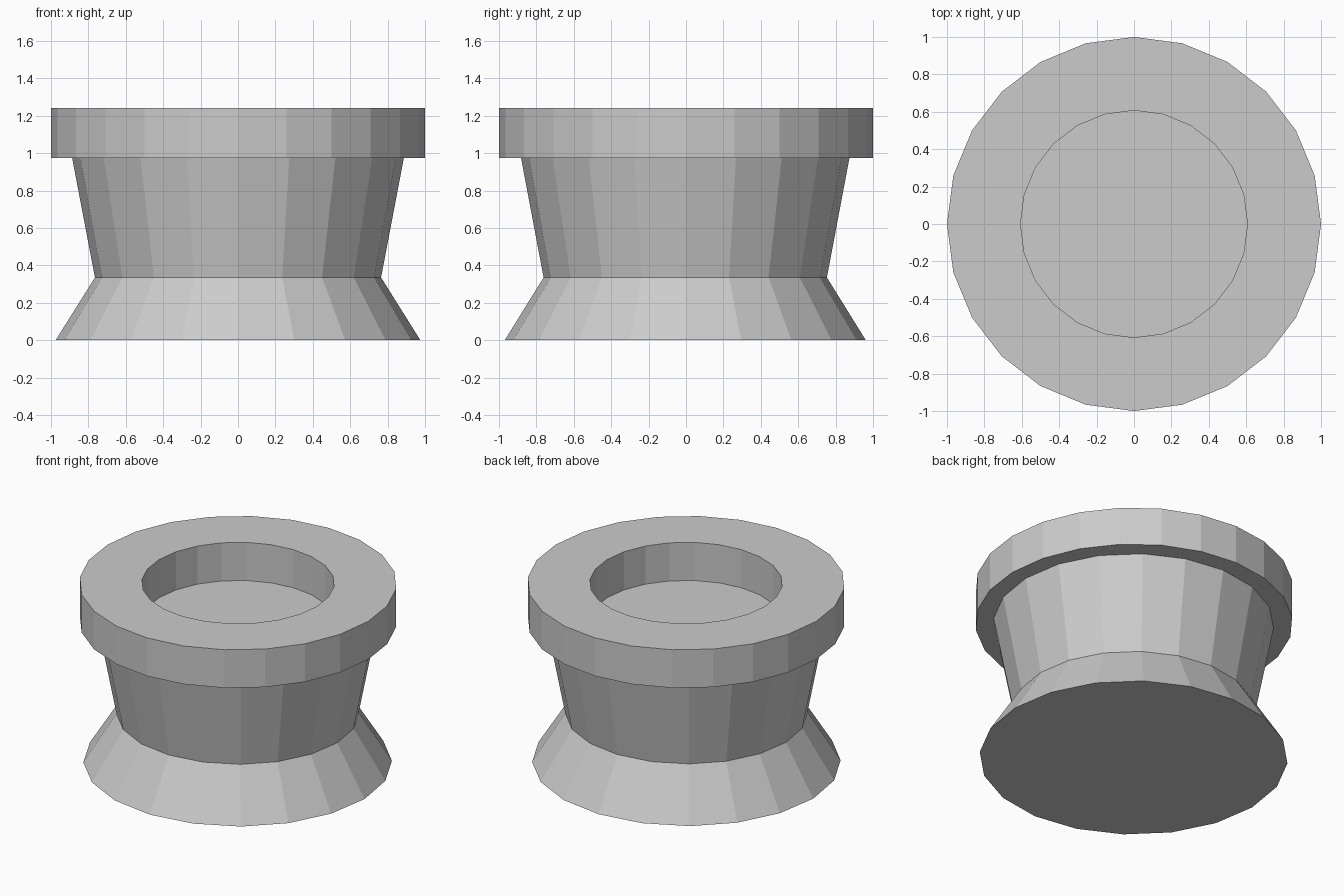
import bpy, bmesh
from math import cos, sin, tau

if "Cube" in bpy.data.objects:
    bpy.data.objects.remove(bpy.data.objects["Cube"])


def lathe(name, profile, sides, closed=False, sy=1.0, oy=0.0):
    """Revolve an (r, z) profile; open profiles get flat end caps."""
    bm = bmesh.new()
    rings = [[bm.verts.new((r * cos(tau * i / sides), oy + sy * r * sin(tau * i / sides), z))
              for i in range(sides)] for r, z in profile]
    pairs = list(zip(rings, rings[1:]))
    if closed:
        pairs.append((rings[-1], rings[0]))
    else:
        bm.faces.new(rings[0])
        bm.faces.new(rings[-1])
    for a, b in pairs:
        for i in range(sides):
            j = (i + 1) % sides
            bm.faces.new((a[i], a[j], b[j], b[i]))
    bmesh.ops.recalc_face_normals(bm, faces=bm.faces)
    mesh = bpy.data.meshes.new(name)
    bm.to_mesh(mesh)
    bm.free()
    obj = bpy.data.objects.new(name, mesh)
    bpy.context.collection.objects.link(obj)
    return obj


# Waisted body: flared foot, narrow waist, flat top forming the recess floor
lathe("body", [(0.975, 0), (0.765, 0.335), (0.887, 0.975)], 20, sy=0.99, oy=-0.004)

# Thick rim ring around the recess
lathe("rim", [(1.0, 0.975), (1.0, 1.24), (0.607, 1.24), (0.607, 0.975)], 24, closed=True)
